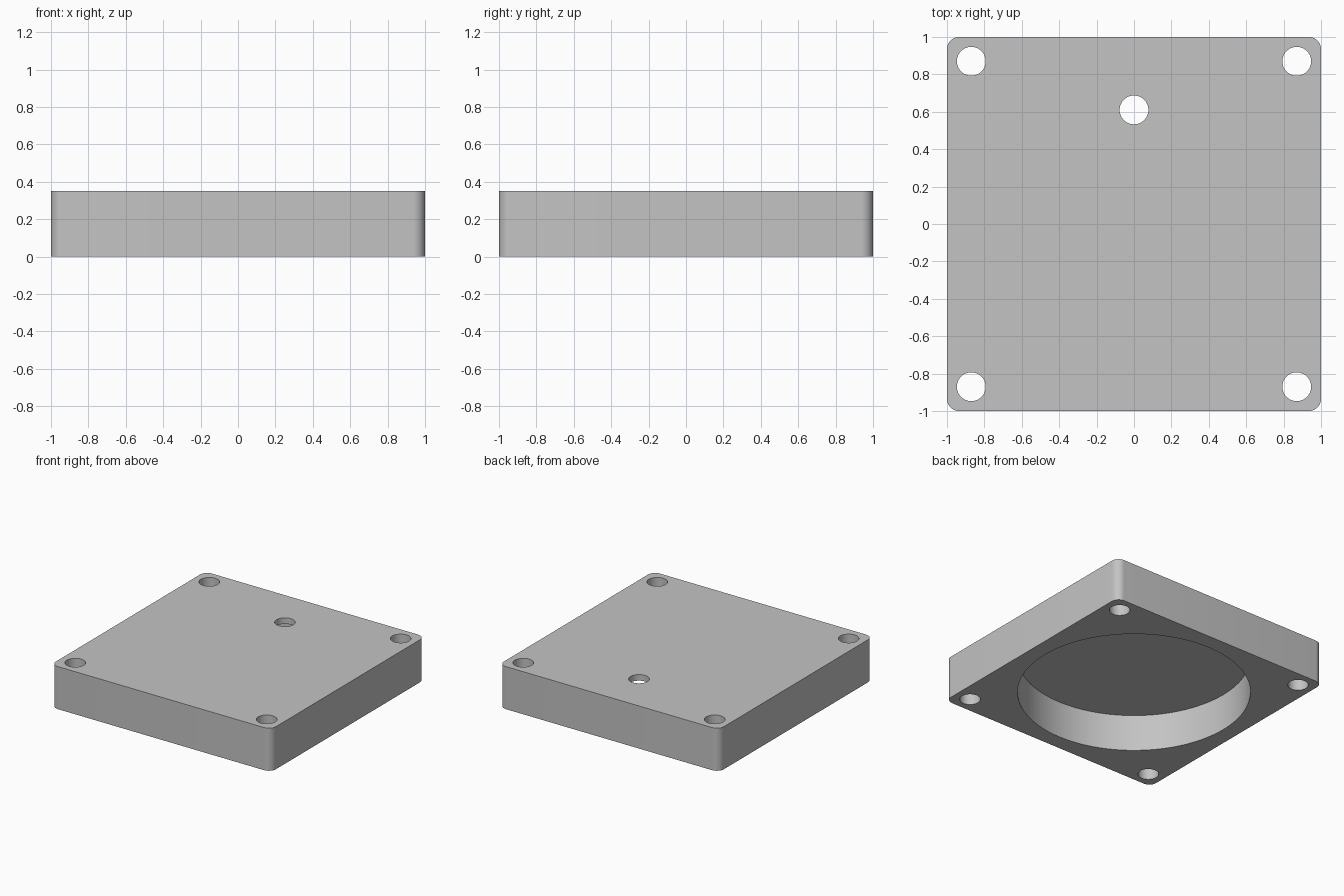
import bpy
import bmesh

# Remove the default cube
if "Cube" in bpy.data.objects:
    bpy.data.objects.remove(bpy.data.objects["Cube"], do_unlink=True)

HEIGHT = 0.35
TOP_THICKNESS = 0.05
CORNER_RADIUS = 0.065
HOLE_RADIUS = 0.077
HOLE_OFFSET = 0.87
POCKET_RADIUS = 0.87

# Single grey finish
grey = bpy.data.materials.new("grey")
grey.use_nodes = True
colour = (0.55, 0.55, 0.55, 1)
grey.diffuse_color = colour
grey.node_tree.nodes["Principled BSDF"].inputs["Base Color"].default_value = colour

# Square plate with rounded upright corners
bm = bmesh.new()
bmesh.ops.create_cube(bm, size=2)
for v in bm.verts:
    v.co.z = HEIGHT if v.co.z > 0 else 0
upright = [e for e in bm.edges if abs(e.verts[0].co.z - e.verts[1].co.z) > 0.1]
bmesh.ops.bevel(bm, geom=upright, offset=CORNER_RADIUS, offset_type='OFFSET',
                segments=10, profile=0.5, affect='EDGES')
mesh = bpy.data.meshes.new("cover_plate")
bm.to_mesh(mesh)
bm.free()
plate = bpy.data.objects.new("cover_plate", mesh)
bpy.context.collection.objects.link(plate)
mesh.materials.append(grey)


def cut_cylinder(name, x, y, radius, bottom, top, sides):
    """Cut an upright cylinder out of the plate."""
    bpy.ops.mesh.primitive_cylinder_add(
        vertices=sides, radius=radius, depth=top - bottom,
        location=(x, y, (top + bottom) / 2))
    cutter = bpy.context.object
    cutter.name = name + "_cutter"
    cutter.hide_render = True
    cutter.data.materials.append(grey)
    bpy.context.view_layer.objects.active = plate
    cut = plate.modifiers.new(name, 'BOOLEAN')
    cut.operation = 'DIFFERENCE'
    cut.solver = 'EXACT'
    cut.object = cutter
    bpy.ops.object.modifier_apply(modifier=cut.name)
    bpy.data.objects.remove(cutter, do_unlink=True)


# Round pocket open at the underside
cut_cylinder("pocket", 0, 0, POCKET_RADIUS, -0.1, HEIGHT - TOP_THICKNESS, 128)

# Four corner screw holes
for x in (-HOLE_OFFSET, HOLE_OFFSET):
    for y in (-HOLE_OFFSET, HOLE_OFFSET):
        cut_cylinder("screw_hole", x, y, HOLE_RADIUS, -0.1, HEIGHT + 0.1, 48)

# Feed hole through the top skin into the pocket
cut_cylinder("feed_hole", 0, 0.61, HOLE_RADIUS, 0.2, HEIGHT + 0.1, 48)

# Smooth curved walls, sharp rims
bpy.ops.object.select_all(action='DESELECT')
plate.select_set(True)
bpy.context.view_layer.objects.active = plate
bpy.ops.object.shade_smooth_by_angle(angle=0.52)
